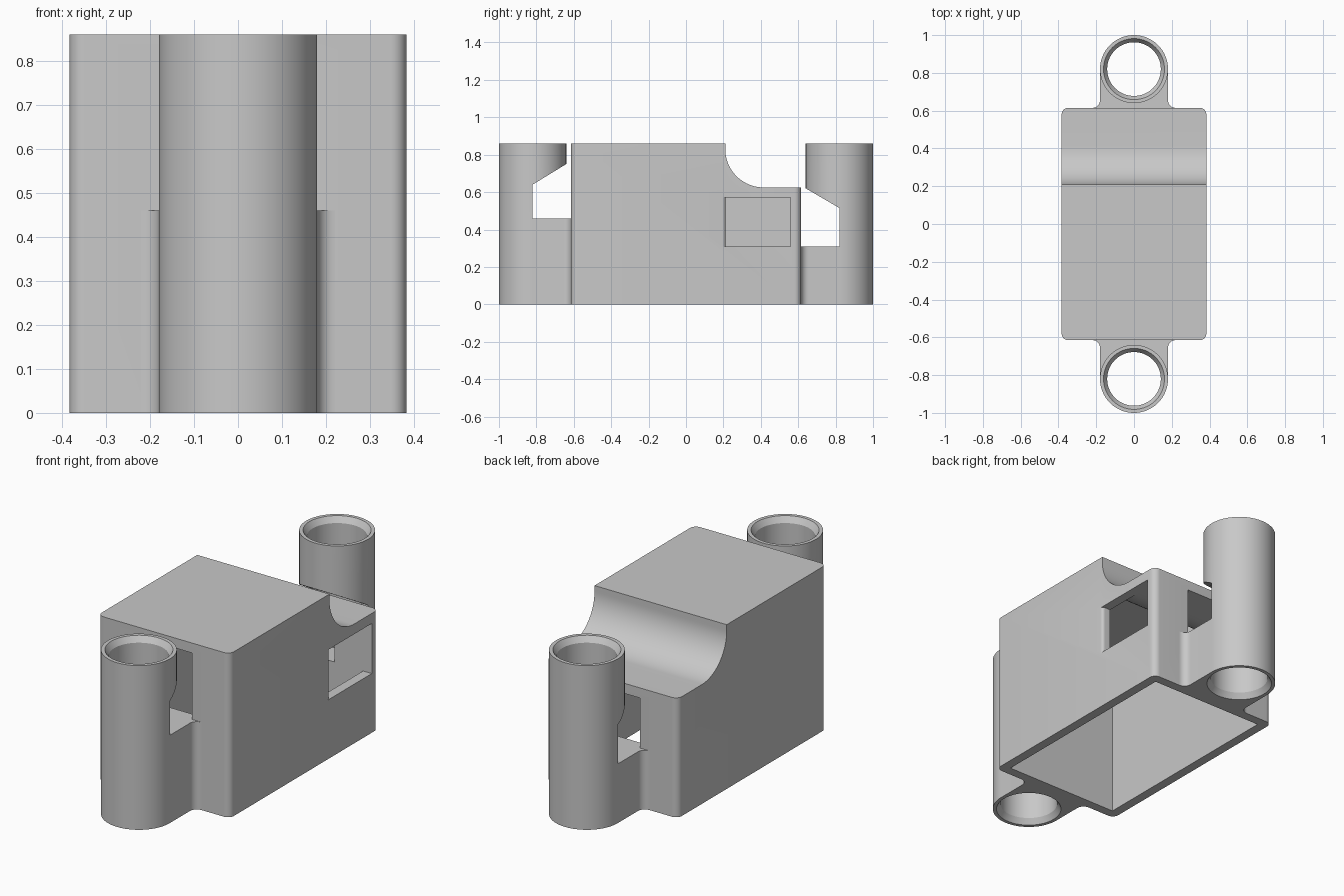
import bpy, bmesh, math
from mathutils import Vector

cube = bpy.data.objects.get("Cube")
if cube:
    bpy.data.objects.remove(cube, do_unlink=True)

grey = bpy.data.materials.new("light_grey")
grey.use_nodes = True
COLOUR = (0.58, 0.58, 0.58, 1)
grey.diffuse_color = COLOUR
grey.node_tree.nodes["Principled BSDF"].inputs["Base Color"].default_value = COLOUR

HX, HY, H = 0.383, 0.615, 0.86     # body half width, half length, height
WALL, TUBE_Y, TUBE_R = 0.05, 0.82, 0.18


def arc(cx, cy, r, a0, a1, n=12):
    steps = [math.radians(a0 + (a1 - a0) * i / n) for i in range(n + 1)]
    return [(cx + r * math.cos(a), cy + r * math.sin(a)) for a in steps]


def prism(name, outline, lo, hi, axis="z"):
    """Extrude a closed outline: xy along z, or yz along x."""
    bm = bmesh.new()
    place = (lambda p: (p[0], p[1], lo)) if axis == "z" else (lambda p: (lo, p[0], p[1]))
    face = bm.faces.new([bm.verts.new(place(p)) for p in outline])
    new = bmesh.ops.extrude_face_region(bm, geom=[face])["geom"]
    shift = Vector((0, 0, hi - lo)) if axis == "z" else Vector((hi - lo, 0, 0))
    bmesh.ops.translate(bm, vec=shift, verts=[v for v in new if isinstance(v, bmesh.types.BMVert)])
    return finish(name, bm)


def lathe(name, profile, y, n=64):
    """Closed solid of revolution about a vertical axis at the given y."""
    bm = bmesh.new()
    rings = [[bm.verts.new((px, y + py, z)) for px, py in arc(0, 0, r, 0, 360, n)[:-1]]
             for r, z in profile]
    for a, b in zip(rings, rings[1:]):
        for i in range(n):
            j = (i + 1) % n
            bm.faces.new((a[i], a[j], b[j], b[i]))
    bm.faces.new(rings[0])
    bm.faces.new(rings[-1])
    return finish(name, bm)


def finish(name, bm):
    bmesh.ops.recalc_face_normals(bm, faces=bm.faces)
    mesh = bpy.data.meshes.new(name)
    bm.to_mesh(mesh)
    bm.free()
    obj = bpy.data.objects.new(name, mesh)
    bpy.context.collection.objects.link(obj)
    mesh.materials.append(grey)
    return obj


def carve(obj, cutters):
    for c in cutters:
        m = obj.modifiers.new("cut", "BOOLEAN")
        m.operation, m.solver, m.object = "DIFFERENCE", "EXACT", c
    bpy.context.view_layer.update()
    result = bpy.data.meshes.new_from_object(obj.evaluated_get(bpy.context.evaluated_depsgraph_get()))
    obj.modifiers.clear()
    obj.data = result
    obj.data.name = obj.name


def box(name, x0, x1, y0, y1, z0, z1):
    return prism(name, [(x0, y0), (x1, y0), (x1, y1), (x0, y1)], z0, z1)


helpers = []
parts = []

# Body: rounded block
r = 0.035
corners = [(1, 1, 0), (-1, 1, 90), (-1, -1, 180), (1, -1, 270)]
outline = [p for sx, sy, a in corners
           for p in arc(sx * (HX - r), sy * (HY - r), r, a, a + 90, 8)]
body = prism("body", outline, 0, H)

# Curved step at the rear, and the cavity that follows it
CY, CZ, R = 0.415, 0.83, 0.205
step = arc(CY, CZ, R, 180, 270, 24)
notch = prism("notch_cutter", [(CY - R, 1)] + step + [(0.8, CZ - R), (0.8, 1)], -0.5, 0.5, "x")
inner = arc(CY, CZ, R + WALL, 184.5, 270, 24)
iy = HY - WALL
cavity = prism("cavity_cutter", [(-iy, -0.1), (-iy, H - WALL)] + inner
               + [(iy, CZ - R - WALL), (iy, -0.1)], WALL - HX, HX - WALL, "x")

# Slots in the end walls, and the side window with one rounded jamb
front_slot = box("front_slot_cutter", -0.163, 0.163, -0.7, -0.5, 0.46, 0.808)
back_slot = box("back_slot_cutter", -0.163, 0.163, 0.5, 0.7, 0.31, 0.572)
jamb = arc(HX - 0.016, 0.195, 0.016, 90, 0, 6)
window = prism("window_cutter", [(0.25, 0.211)] + jamb + [(0.45, 0.195), (0.45, 0.56), (0.25, 0.56)],
               0.31, 0.572)
cuts = [notch, cavity, front_slot, back_slot, window]
carve(body, cuts)
helpers += cuts
parts.append(body)

# End tubes: footed bracket below, half-cut tube above
for side, s, seat, low, high in (("front", -1, 0.46, 0.64, 0.75), ("back", 1, 0.31, 0.515, 0.62)):
    f = 0.04
    right = arc(TUBE_R + f, HY + f, f, 270, 180, 8)
    foot = right + arc(0, TUBE_Y, TUBE_R, 0, 180, 32) + [(-x, y) for x, y in reversed(right)]
    bracket = prism(side + "_bracket", [(x, s * y) for x, y in foot], 0, seat)
    tube = lathe(side + "_tube", [(TUBE_R, seat), (TUBE_R, H)], s * TUBE_Y)
    bore = lathe(side + "_bore_cutter", [(0.168, -0.01), (0.142, 0.03), (0.142, H - 0.03),
                                         (0.168, H + 0.01)], s * TUBE_Y)
    end = TUBE_Y - TUBE_R - 0.02
    slope = (high - low) / TUBE_R
    wedge = prism(side + "_wedge_cutter",
                  [(s * TUBE_Y, seat - 0.1), (s * TUBE_Y, low),
                   (s * end, low + slope * (TUBE_Y - end)), (s * end, seat - 0.1)], -0.3, 0.3, "x")
    carve(bracket, [bore])
    carve(tube, [bore, wedge])
    helpers += [bore, wedge]
    parts += [bracket, tube]

for h in helpers:
    bpy.data.objects.remove(h, do_unlink=True)

# Smooth the curved walls, keep edges sharp
bpy.ops.object.select_all(action="DESELECT")
for p in parts:
    p.select_set(True)
bpy.context.view_layer.objects.active = body
bpy.ops.object.shade_smooth_by_angle(angle=math.radians(25))
